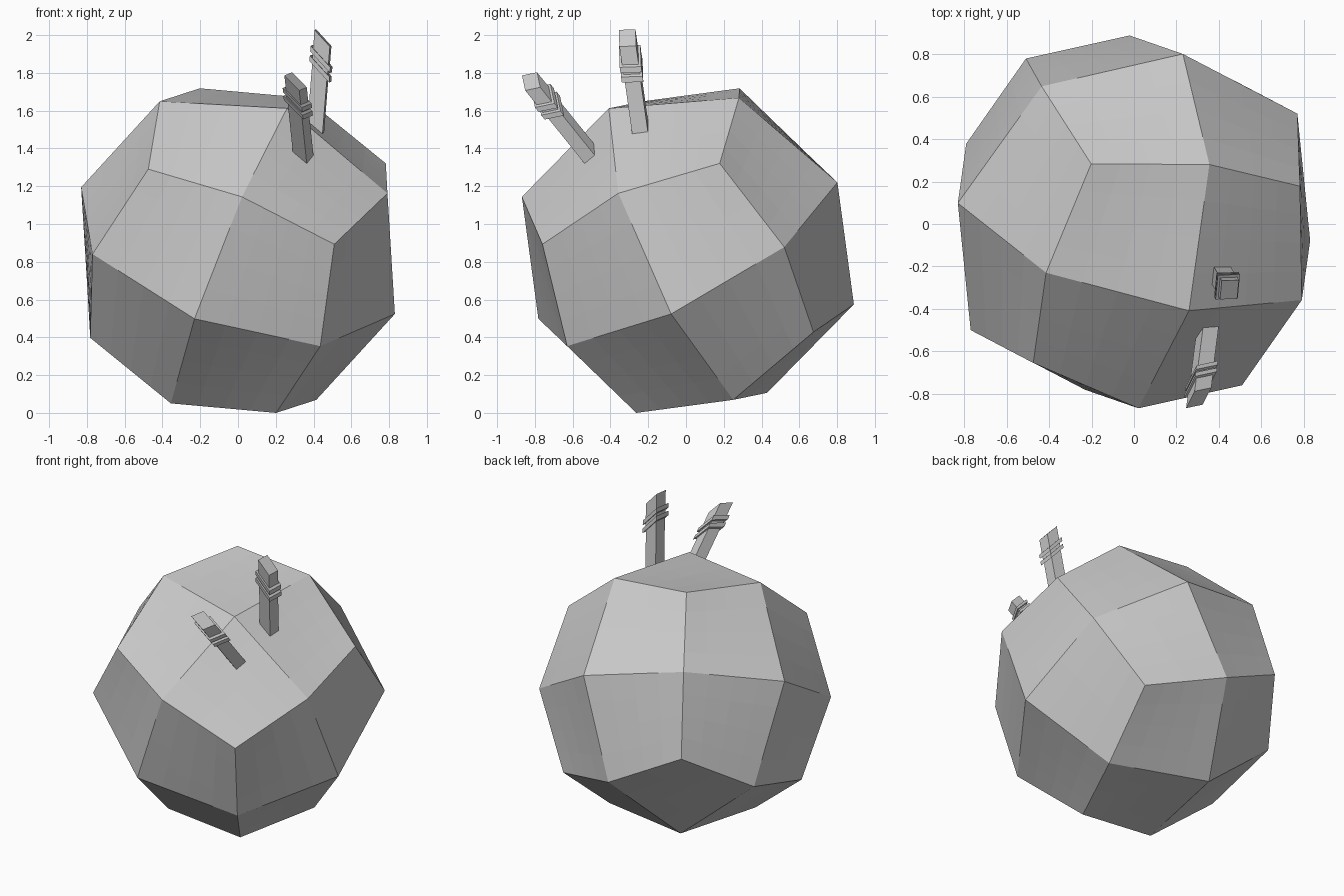
import bpy, bmesh, math
from mathutils import Matrix, Vector

if "Cube" in bpy.data.objects:
    bpy.data.objects.remove(bpy.data.objects["Cube"])


def add_object(name, bm):
    mesh = bpy.data.meshes.new(name)
    bm.normal_update()
    bm.to_mesh(mesh)
    bm.free()
    obj = bpy.data.objects.new(name, mesh)
    bpy.context.collection.objects.link(obj)
    return obj


def frame(x, y, z):
    return Matrix((x, y, z)).transposed().to_4x4()


# Faceted ball: a cube divided once and pushed out to a sphere, then tilted
bm = bmesh.new()
bmesh.ops.create_cube(bm, size=2)
bmesh.ops.subdivide_edges(bm, edges=bm.edges[:], cuts=1, use_grid_fill=True)
for v in bm.verts:
    on_axis = v.co.length < 1.1
    v.co = v.co.normalized() * (0.90 if on_axis else 0.924)
# straight subdivision keeps the slightly warped four-sided facets
bmesh.ops.subdivide_edges(bm, edges=bm.edges[:], cuts=3, use_grid_fill=True)
z = Vector((0.26, -0.42, 0.755)).normalized()
x = Vector((0.825, -0.085, -0.34))
x = (x - z * x.dot(z)).normalized()
bm.transform(frame(x, z.cross(x), z))
lowest = min(v.co.z for v in bm.verts)
bm.transform(Matrix.Translation((0, 0.01, -lowest)))
add_object("faceted_body", bm)


# Square stalks with two collars near the tip
def stalk(name, tip, direction, turn):
    d = Vector(direction).normalized()
    x = Vector((1, 0, 0))
    x = (x - d * x.x).normalized()
    place = (Matrix.Translation(tip) @ frame(x, d.cross(x), d)
             @ Matrix.Rotation(math.radians(turn), 4, 'Z'))
    bm = bmesh.new()
    # width, top, bottom (measured down from the tip)
    for width, top, bottom in ((0.12, 0, -0.16), (0.155, -0.098, -0.128),
                               (0.155, -0.150, -0.180), (0.115, -0.13, -0.56)):
        m = (place @ Matrix.Translation((0, 0, (top + bottom) / 2))
             @ Matrix.Diagonal((width, width, top - bottom, 1)))
        bmesh.ops.create_cube(bm, size=1, matrix=m)
    add_object(name, bm)


stalk("front_stalk", (0.305, -0.82, 1.755), (-0.04, -0.31, 0.385), -27)
stalk("rear_stalk", (0.45, -0.31, 1.985), (0.08, -0.14, 0.99), -6)
